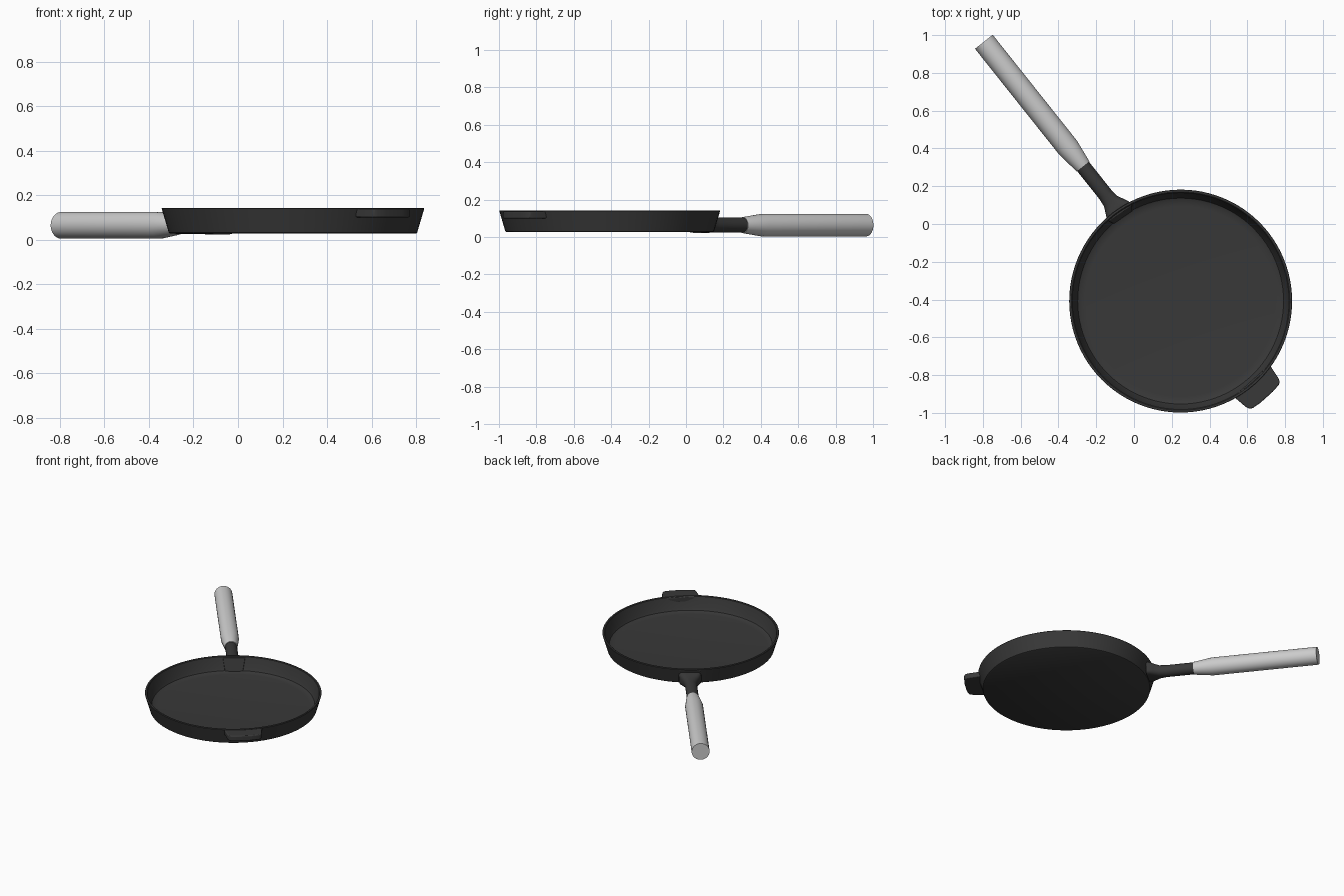
import bpy, bmesh, math
from mathutils import Vector, Matrix

if "Cube" in bpy.data.objects:
    bpy.data.objects.remove(bpy.data.objects["Cube"])

CX, CY = 0.247, -0.408          # pan centre
BASE = Vector((-0.27, 0.305, 0.064))   # where the grip meets the neck
ANGLE = math.atan2(0.783, -0.623)      # handle direction

dark = bpy.data.materials.new("dark_iron")
dark.diffuse_color = (0.04, 0.04, 0.04, 1)
dark.use_nodes = True
dark.node_tree.nodes["Principled BSDF"].inputs["Base Color"].default_value = dark.diffuse_color


def finish(name, bm, mat=None, matrix=Matrix(), angle=35, bevel=0):
    bmesh.ops.remove_doubles(bm, verts=bm.verts, dist=1e-5)
    bmesh.ops.recalc_face_normals(bm, faces=bm.faces)
    me = bpy.data.meshes.new(name)
    bm.to_mesh(me)
    bm.free()
    ob = bpy.data.objects.new(name, me)
    bpy.context.collection.objects.link(ob)
    ob.matrix_world = matrix
    if mat:
        me.materials.append(mat)
    if bevel:
        mod = ob.modifiers.new("Bevel", 'BEVEL')
        mod.width, mod.segments = bevel, 3
    bpy.ops.object.select_all(action='DESELECT')
    ob.select_set(True)
    bpy.context.view_layer.objects.active = ob
    bpy.ops.object.shade_smooth_by_angle(angle=math.radians(angle))
    return ob


def loft(name, sections, mat, matrix, n=32):
    """Sections: (x, half width, half height, z offset, squareness power)."""
    bm = bmesh.new()
    rings = []
    for x, w, h, z, p in sections:
        ring = []
        for i in range(n):
            a = 2 * math.pi * (i + 0.5) / n
            c, s = math.cos(a), math.sin(a)
            ring.append(bm.verts.new((x, w * math.copysign(abs(c) ** p, c),
                                      z + h * math.copysign(abs(s) ** p, s))))
        rings.append(ring)
    for a, b in zip(rings, rings[1:]):
        for i in range(n):
            bm.faces.new((a[i], a[(i + 1) % n], b[(i + 1) % n], b[i]))
    bm.faces.new(rings[0])
    bm.faces.new(rings[-1])
    return finish(name, bm, mat, matrix)


# Pan body: lathed profile with a thin wall and rounded floor corner
profile = [(0, 0.027), (0.552, 0.027), (0.558, 0.031), (0.590, 0.139), (0.588, 0.142),
           (0.578, 0.142), (0.574, 0.139), (0.553, 0.064), (0.545, 0.049),
           (0.530, 0.042), (0.505, 0.039), (0, 0.039)]
bm = bmesh.new()
vs = [bm.verts.new((r, 0, z)) for r, z in profile]
es = [bm.edges.new(e) for e in zip(vs, vs[1:])]
bmesh.ops.spin(bm, geom=vs + es, cent=(0, 0, 0), axis=(0, 0, 1),
               angle=2 * math.pi, steps=96)
finish("pan_body", bm, dark, Matrix.Translation((CX, CY, 0)))

# Handle: grey grip and dark neck flaring into the pan wall
handle = Matrix.Translation(BASE) @ Matrix.Rotation(ANGLE, 4, 'Z')
loft("handle_grip", [(0, 0.043, 0.043, 0, 1), (0.125, 0.060, 0.060, 0, 1),
                     (0.843, 0.060, 0.060, 0, 1)], None, handle)
loft("handle_neck", [(0.03, 0.040, 0.040, 0, 1), (-0.19, 0.040, 0.040, 0, 1),
                     (-0.235, 0.045, 0.041, 0, 0.85), (-0.270, 0.062, 0.044, 0.003, 0.6),
                     (-0.295, 0.074, 0.047, 0.006, 0.45),
                     (-0.315, 0.076, 0.047, 0.006, 0.4)], dark, handle)

# Mounting plate on the inner wall, leaning with it
phi = math.radians(124.5)
bm = bmesh.new()
bmesh.ops.create_cube(bm, size=1)
for v in bm.verts:
    v.co.y *= 0.15 if v.co.z > 0 else 0.12
    v.co.x = v.co.x * 0.022 + v.co.z * 0.026 + 0.561
    v.co.z = v.co.z * 0.09 + 0.088
pan_dir = Matrix.Translation((CX, CY, 0)) @ Matrix.Rotation(phi, 4, 'Z')
finish("mounting_plate", bm, dark, pan_dir, bevel=0.004)

# Helper tab on the opposite side of the rim
outline = [(0.564, 0.128), (0.600, 0.122), (0.645, 0.116), (0.668, 0.108),
           (0.677, 0.092), (0.683, 0.045)]
pts = outline + [(x, -y) for x, y in reversed(outline)]
bm = bmesh.new()
face = bm.faces.new([bm.verts.new((x, y, 0.100)) for x, y in pts])
top = bmesh.ops.extrude_face_region(bm, geom=[face])["geom"]
bmesh.ops.translate(bm, vec=(0, 0, 0.038),
                    verts=[g for g in top if isinstance(g, bmesh.types.BMVert)])
tab_dir = Matrix.Translation((CX, CY, 0)) @ Matrix.Rotation(math.radians(-48.3), 4, 'Z')
finish("helper_tab", bm, dark, tab_dir, bevel=0.006)
